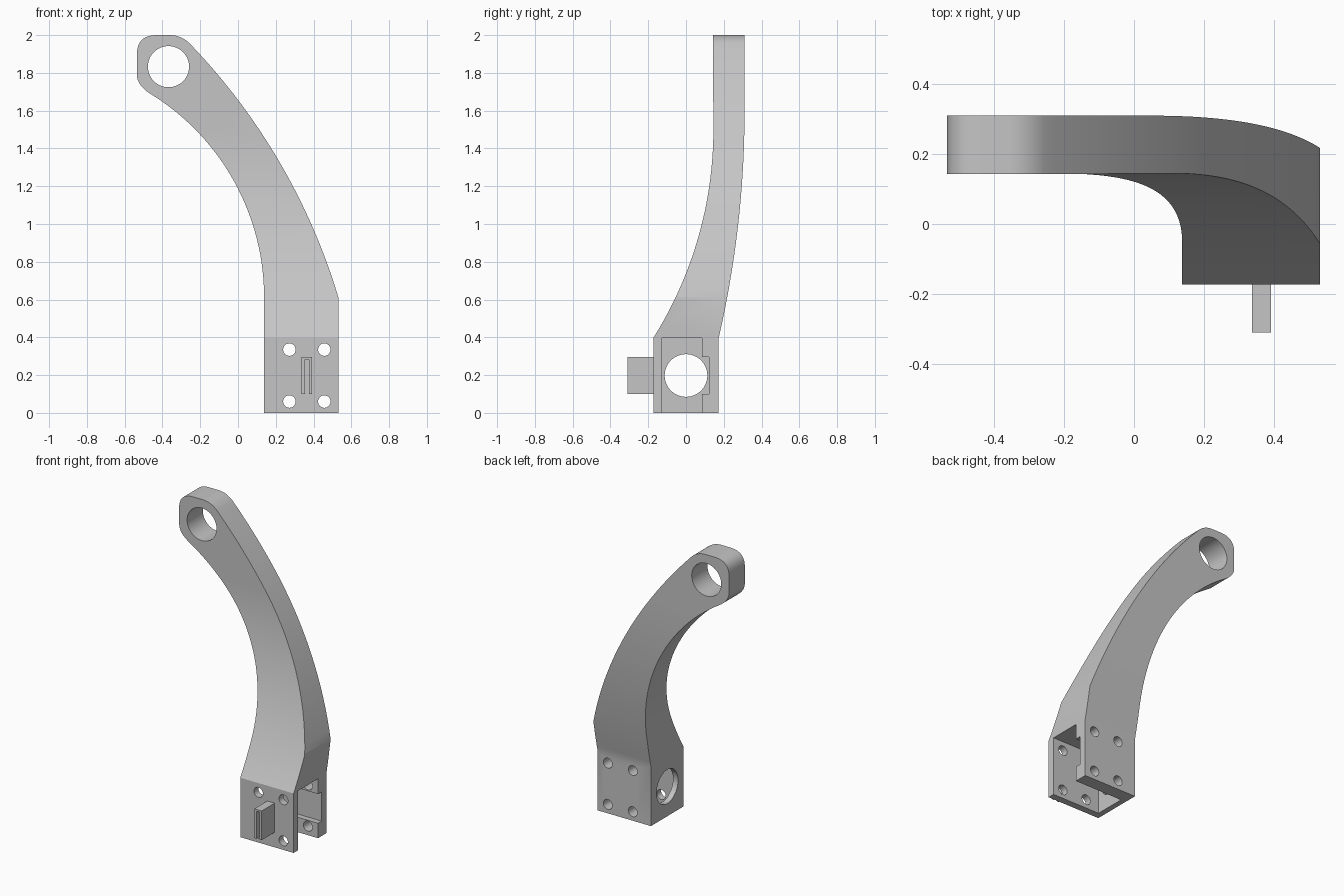
import bpy, bmesh, math
from mathutils import Vector, Matrix

cube = bpy.data.objects.get("Cube")
if cube:
    bpy.data.objects.remove(cube, do_unlink=True)

grey = bpy.data.materials.new("plain grey")
grey.use_nodes = True
grey.diffuse_color = (0.56, 0.56, 0.56, 1)
grey.node_tree.nodes["Principled BSDF"].inputs["Base Color"].default_value = (0.56, 0.56, 0.56, 1)


def arc(a, b, sag, n=32):
    """Circular arc from a to b, bulging by sag to the left of the direction a to b."""
    a, b = Vector(a), Vector(b)
    d = b - a
    half = d.length / 2
    radius = (half * half + sag * sag) / (2 * abs(sag))
    normal = Vector((-d.y, d.x)).normalized() * math.copysign(1, sag)
    centre = (a + b) / 2 + normal * (abs(sag) - radius)
    sweep = 2 * math.asin(half / radius) * (-1 if sag > 0 else 1)
    return [centre + Matrix.Rotation(sweep * i / n, 2) @ (a - centre) for i in range(n + 1)]


def corner(a, c, b, n=12):
    """Rounded corner from a to b with control point c."""
    a, c, b = Vector(a), Vector(c), Vector(b)
    return [a * (1 - t) ** 2 + c * 2 * t * (1 - t) + b * t * t
            for t in (i / n for i in range(n + 1))]


def finish(name, bm):
    bmesh.ops.recalc_face_normals(bm, faces=bm.faces)
    mesh = bpy.data.meshes.new(name)
    bm.to_mesh(mesh)
    bm.free()
    mesh.materials.append(grey)
    obj = bpy.data.objects.new(name, mesh)
    bpy.context.collection.objects.link(obj)
    return obj


def extrude(name, outline, place, depth):
    """Extrude a closed outline; place(u, v) gives its 3D position."""
    bm = bmesh.new()
    face = bm.faces.new([bm.verts.new(place(*p)) for p in outline])
    new = bmesh.ops.extrude_face_region(bm, geom=[face])["geom"]
    bmesh.ops.translate(bm, vec=depth, verts=[v for v in new if isinstance(v, bmesh.types.BMVert)])
    return finish(name, bm)


def box(name, low, high):
    bm = bmesh.new()
    low, high = Vector(low), Vector(high)
    bmesh.ops.create_cube(bm, size=1)
    for v in bm.verts:
        v.co = (low + high) / 2 + v.co * (high - low)
    return finish(name, bm)


def rod(name, centre, radius, length, axis):
    bm = bmesh.new()
    bmesh.ops.create_cone(bm, cap_ends=True, segments=48, radius1=radius, radius2=radius, depth=length)
    turn = Matrix.Rotation(math.pi / 2, 4, "Y" if axis == "X" else "X")
    bmesh.ops.transform(bm, matrix=Matrix.Translation(centre) @ turn, verts=bm.verts)
    return finish(name, bm)


def combine(obj, tool, operation="DIFFERENCE"):
    tool.hide_render = True
    mod = obj.modifiers.new("cut", "BOOLEAN")
    mod.operation, mod.object, mod.solver = operation, tool, "EXACT"
    bpy.context.view_layer.objects.active = obj
    bpy.ops.object.modifier_apply(modifier=mod.name)
    bpy.data.objects.remove(tool, do_unlink=True)


LEFT, RIGHT, TOP = 0.138, 0.532, 0.397

# Curved arm: front outline crossed with side outline
front = [(LEFT, 0), (RIGHT, 0)]
front += arc((RIGHT, 0.61), (-0.26, 1.96), -0.094)
front += corner((-0.26, 1.96), (-0.305, 2), (-0.36, 2))[1:]
front += corner((-0.43, 2), (-0.535, 2), (-0.535, 1.9))
front += corner((-0.535, 1.79), (-0.535, 1.735), (-0.465, 1.69))
front += arc((-0.465, 1.69), (LEFT, 0.6), 0.164)[1:]
arm = extrude("curved_arm", front, lambda x, z: (x, -0.6, z), (0, 1.2, 0))

side = [(-0.173, -0.1), (0.173, -0.1)]
side += arc((0.173, TOP), (0.31, 1.6), -0.0345)
side += [(0.31, 2.1), (0.142, 2.1)]
side += arc((0.145, 1.5), (-0.173, TOP), 0.081)
combine(arm, extrude("side_shape", side, lambda y, z: (-1, y, z), (2, 0, 0)), "INTERSECT")

# Eye at the tip
combine(arm, rod("eye_cutter", (-0.368, 0.2, 1.833), 0.109, 1, "Y"))

# Open socket in the base with a wider groove in its rear wall
combine(arm, box("socket_cutter", (0.175, -0.127, -0.1), (0.6, 0.085, TOP)))
combine(arm, box("groove_cutter", (0.175, 0.05, 0.1), (0.6, 0.122, 0.295)))

# Round side opening and the four bolt holes
combine(arm, rod("side_hole_cutter", (LEFT, 0, 0.198), 0.113, 0.2, "X"))
for x in (0.272, 0.457):
    for z in (0.06, 0.335):
        combine(arm, rod("bolt_cutter", (x, 0, z), 0.033, 1, "Y"))

# Slotted tab on the front of the base
tab = box("front_tab", (0.337, -0.31, 0.1), (0.392, -0.16, 0.295))
combine(tab, box("slot_cutter", (0.354, -0.4, 0.05), (0.377, -0.173, 0.283)))

# Smooth the curves, keep the edges sharp
bpy.ops.object.select_all(action="DESELECT")
for obj in (arm, tab):
    obj.select_set(True)
bpy.context.view_layer.objects.active = arm
bpy.ops.object.shade_smooth_by_angle(angle=math.radians(25))
